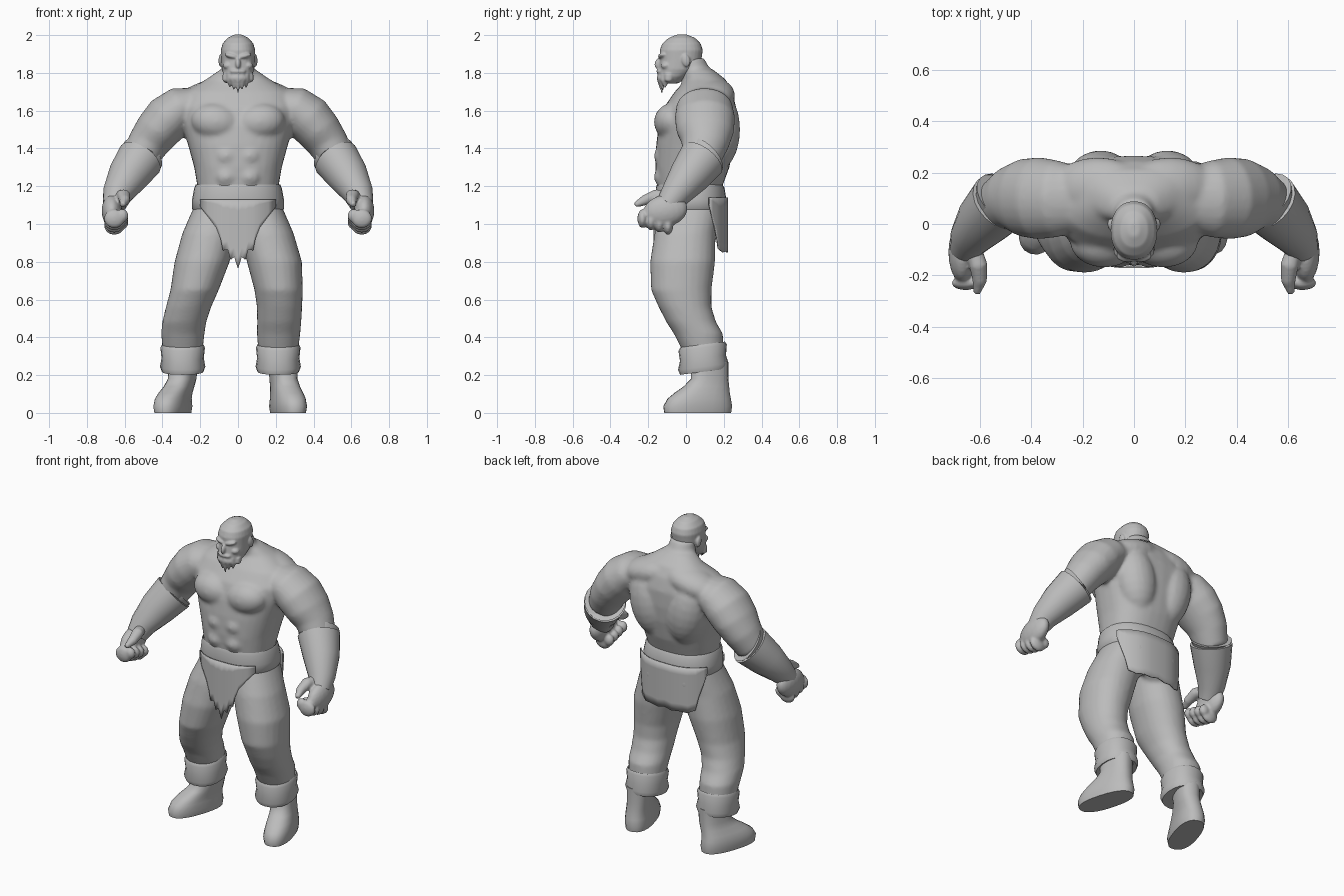
import bpy, bmesh, math
from mathutils import Vector, Matrix

grey = bpy.data.materials.new("stone_grey")
grey.diffuse_color = (0.5, 0.5, 0.5, 1)


def finish(name, bm, voxel=0, smooth=4, thick=0):
    """Turn a bmesh into an object, optionally fusing its pieces into one skin."""
    bmesh.ops.recalc_face_normals(bm, faces=bm.faces)
    for f in bm.faces:
        f.smooth = True
    me = bpy.data.meshes.new(name)
    bm.to_mesh(me)
    bm.free()
    me.materials.append(grey)
    ob = bpy.data.objects.new(name, me)
    bpy.context.scene.collection.objects.link(ob)
    if voxel:
        m = ob.modifiers.new("fuse", 'REMESH')
        m.mode, m.voxel_size, m.use_smooth_shade = 'VOXEL', voxel, True
        s = ob.modifiers.new("soften", 'SMOOTH')
        s.factor, s.iterations = 0.5, smooth
    elif thick:
        m = ob.modifiers.new("thickness", 'SOLIDIFY')
        m.thickness = thick
    else:
        bpy.ops.object.select_all(action='DESELECT')
        ob.select_set(True)
        bpy.context.view_layer.objects.active = ob
        bpy.ops.object.shade_smooth_by_angle(angle=math.radians(50))
    return ob


def loft(bm, rings, n=24, e=2.0, ref=None, yaw=0, shear=0):
    """Rings are (x, y, z, ra, rb). Horizontal unless ref asks them to follow the path."""
    pts = [Vector(r[:3]) for r in rings]
    loops = []
    for i, r in enumerate(rings):
        if ref:
            t = (pts[min(i + 1, len(pts) - 1)] - pts[max(i - 1, 0)]).normalized()
            u = (Vector(ref) - Vector(ref).dot(t) * t).normalized()
            v = t.cross(u)
        else:
            u = Vector((math.cos(yaw), math.sin(yaw), 0))
            v = Vector((-math.sin(yaw), math.cos(yaw), 0))
        loop = []
        for k in range(n):
            a = 2 * math.pi * k / n
            c, s = math.cos(a), math.sin(a)
            d = u * r[3] * math.copysign(abs(c) ** (2 / e), c) + v * r[4] * math.copysign(abs(s) ** (2 / e), s)
            loop.append(bm.verts.new(pts[i] + d + Vector((0, 0, shear * d.y))))
        loops.append(loop)
    for a, b in zip(loops, loops[1:]):
        for k in range(n):
            bm.faces.new((a[k], a[(k + 1) % n], b[(k + 1) % n], b[k]))
    bm.faces.new(loops[0])
    bm.faces.new(loops[-1])


def ball(bm, c, r, rot=(0, 0, 0)):
    m = Matrix.Translation(c)
    for ang, ax in zip(rot, 'XYZ'):
        m = m @ Matrix.Rotation(math.radians(ang), 4, ax)
    bmesh.ops.create_uvsphere(bm, u_segments=20, v_segments=12, radius=1,
                              matrix=m @ Matrix.Diagonal((*r, 1)))


def cloth(name, half, top, y_of, rows=6):
    """Hanging cloth from (x, bottom z) points of its right half, mirrored."""
    bm = bmesh.new()
    cols = [(-x, z) for x, z in reversed(half[1:])] + half
    grid = [[bm.verts.new((x, y_of(x, z + (top - z) * j / rows), z + (top - z) * j / rows))
             for j in range(rows + 1)] for x, z in cols]
    for a, b in zip(grid, grid[1:]):
        for j in range(rows):
            bm.faces.new((a[j], b[j], b[j + 1], a[j + 1]))
    finish(name, bm, thick=0.008)


# Body: torso, neck, arms and legs fused into one skin
body = bmesh.new()
torso = [(1.03, -.12, .16, .19), (1.1, -.14, .185, .21), (1.18, -.15, .185, .212), (1.3, -.162, .23, .232),
         (1.42, -.158, .255, .265), (1.52, -.145, .265, .295), (1.62, -.115, .265, .315),
         (1.70, -.06, .245, .28), (1.765, .0, .21, .17), (1.82, .0, .14, .09)]
loft(body, [(0, (f + b) / 2, z, w, (b - f) / 2) for z, f, b, w in torso], 32, 2.4)
loft(body, [(0, .1, 1.7, .11, .11), (0, .06, 1.78, .088, .09), (0, .02, 1.88, .075, .075)])
for s in (1, -1):
    ball(body, (s * .115, -.07, 1.54), (.135, .1, .1), (0, s * -8, 0))      # chest
    ball(body, (s * .13, .165, 1.5), (.13, .122, .22), (0, s * 10, 0))      # back
    ball(body, (s * .14, .14, 1.68), (.19, .12, .085), (0, s * 14, 0))      # shoulder slope
    ball(body, (s * .09, .10, 1.03), (.12, .115, .13))                      # seat
    for z in (1.25, 1.36):
        ball(body, (s * .06, -.115, z), (.065, .055, .058))                 # belly
    loft(body, [(s * .2, .1, 1.645, .12, .08), (s * .3, .098, 1.615, .15, .115),
                (s * .37, .1, 1.56, .16, .128), (s * .43, .102, 1.49, .152, .12),
                (s * .48, .1, 1.42, .125, .108), (s * .53, .075, 1.33, .1, .095)], ref=(0, 1, 0))
leg_profile = [(1.1, .03, .115, .15), (.95, -.005, .145, .162), (.8, -.018, .146, .172),
               (.65, -.025, .128, .16), (.56, -.005, .12, .14), (.48, .028, .117, .132),
               (.42, .065, .115, .13), (.35, .085, .108, .115), (.25, .11, .08, .09)]
left_x = (-.115, -.15, -.19, -.23, -.262, -.285, -.292, -.293, -.29)
right_x = (.115, .15, .193, .215, .22, .218, .215, .213, .22)
for xs in (left_x, right_x):
    loft(body, [(x, y, z, a, b) for x, (z, y, a, b) in zip(xs, leg_profile)], 24, 2.15)
finish("body", body, 0.012, 6)

# Head: skull, features, jagged beard
head = bmesh.new()
skull = [(1.745, -.085, .05, .045), (1.78, -.068, .074, .078), (1.82, -.04, .086, .104),
         (1.87, -.028, .089, .11), (1.92, -.025, .091, .114), (1.955, -.024, .082, .102),
         (1.985, -.022, .055, .07), (2.003, -.022, .02, .026)]
loft(head, [(0, y, z, a, b) for z, y, a, b in skull], 28, 2.2)
ball(head, (0, -.145, 1.85), (.014, .022, .03), (-18, 0, 0))                # nose
ball(head, (0, -.135, 1.808), (.044, .022, .014))                           # moustache
ball(head, (0, -.11, 1.772), (.062, .045, .03))                             # chin
for s in (1, -1):
    ball(head, (s * .036, -.128, 1.89), (.036, .02, .013), (0, s * -14, s * 14))  # brow
    ball(head, (s * .052, -.105, 1.838), (.028, .028, .02))                 # cheek
    ball(head, (s * .092, .0, 1.865), (.011, .022, .034), (12, 0, 0))       # ear
for x, tip in ((-.066, 1.745), (-.045, 1.722), (-.023, 1.708), (0, 1.692),
               (.023, 1.71), (.045, 1.72), (.066, 1.748)):
    y = -.128 + 9 * x * x
    loft(head, [(x, y, 1.795, .016, .024), (x, y - .004, 1.76, .017, .022), (x * .95, y, tip, .003, .004)], 10)
finish("head", head, 0.006, 3)

for s, side in ((1, "right"), (-1, "left")):
    # Forearm with flared guard edge
    bm = bmesh.new()
    loft(bm, [(s * .53, .07, 1.33, .1, .1), (s * .507, .1, 1.362, .122, .12), (s * .518, .085, 1.345, .126, .124),
              (s * .585, .015, 1.25, .108, .108), (s * .638, -.055, 1.16, .08, .08),
              (s * .655, -.1, 1.1, .062, .062)], 20, ref=(0, 1, 0))
    finish(side + "_forearm", bm)
    # Fist: palm, curled fingers, thumb
    bm = bmesh.new()
    ball(bm, (s * .668, -.11, 1.07), (.054, .12, .085), (12, 0, 0))
    for i in range(4):
        y, z = -.23 + i * .045, 1.05 - i * .012
        ball(bm, (s * .655, y, z - .022), (.055, .027, .05))
        ball(bm, (s * .612, y + .005, z - .006), (.032, .026, .036))
    loft(bm, [(s * .625, -.09, 1.15, .03, .03), (s * .605, -.16, 1.15, .036, .034),
              (s * .6, -.22, 1.125, .029, .028), (s * .612, -.27, 1.1, .014, .014)], 12, ref=(1, 0, 0))
    finish(side + "_fist", bm, 0.008, 3)

# Ankle wraps and boots
for side, cx, bx, fx, yaw in (("left", -.293, -.29, -.345, -18), ("right", .213, .238, .265, 16)):
    bm = bmesh.new()
    loft(bm, [(cx, .088, .335, .095, .1), (cx, .088, .362, .11, .118), (cx, .088, .345, .118, .128),
              (cx, .09, .29, .112, .122), (cx, .092, .245, .12, .134),
              (cx, .094, .218, .11, .125), (cx, .1, .222, .07, .09)], 20, 2.2, shear=.13)
    finish(side + "_ankle_wrap", bm)
    bm = bmesh.new()
    boot = [(0, .062, .078, .182, 0), (.035, .062, .084, .187, 0), (.075, .07, .08, .172, .05),
            (.105, .085, .076, .15, .25), (.14, .108, .071, .122, .6), (.18, .125, .069, .1, .9), (.27, .125, .074, .1, 1)]
    loft(bm, [(fx + (bx - fx) * k, y, z, a, b) for z, y, a, b, k in boot], 24, 2.4, yaw=math.radians(yaw))
    finish(side + "_boot", bm)

# Waist band and hanging cloths
bm = bmesh.new()
loft(bm, [(0, .025, 1.05, .21, .165), (0, .027, 1.08, .243, .186), (0, .027, 1.13, .243, .187),
          (0, .022, 1.19, .232, .182), (0, .02, 1.208, .224, .174), (0, .02, 1.175, .205, .16)], 32, 2.3)
finish("waist_band", bm)
cloth("front_cloth", [(0, .762), (.02, .825), (.04, .81), (.055, .865), (.08, .86), (.092, .92),
                      (.115, .98), (.16, 1.04), (.2, 1.09)], 1.13, lambda x, z: -.172 + 8 * abs(x) ** 3)
cloth("back_cloth", [(0, .862), (.05, .85), (.1, .856), (.15, .85), (.19, .87), (.205, .95),
                     (.225, 1.03), (.24, 1.1)], 1.14, lambda x, z: .222 - 7 * abs(x) ** 3)
